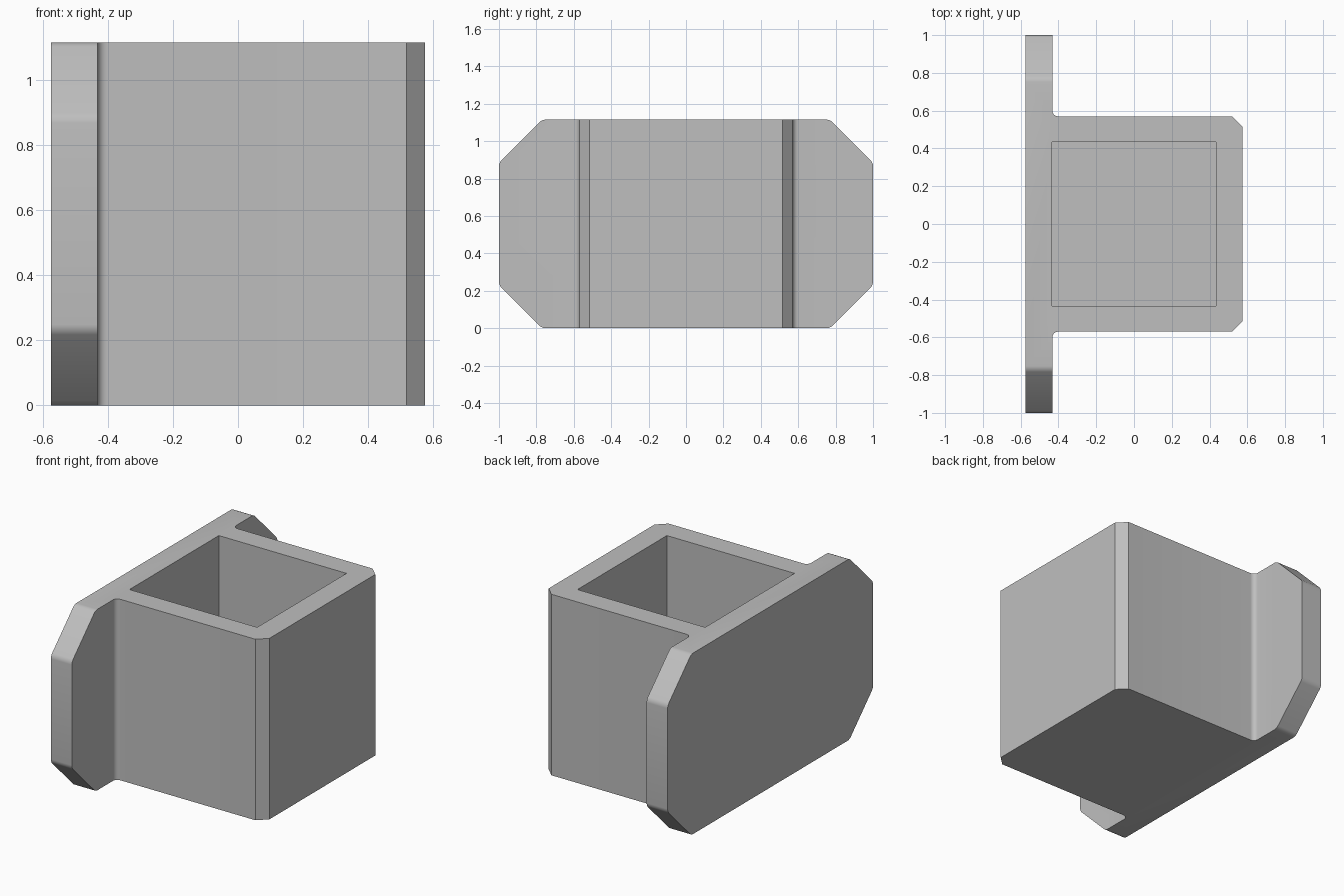
import bpy, bmesh, math

if "Cube" in bpy.data.objects:
    bpy.data.objects.remove(bpy.data.objects["Cube"])

H = 1.115          # overall height
X0, X1 = -0.575, 0.575
PLATE_X = -0.432   # inner face of the back plate
BODY_Y = 0.57      # half width of the box
WALL = 0.435       # half width of the pocket
FLOOR = 0.14

grey = bpy.data.materials.new("plain grey")
grey.diffuse_color = (0.52, 0.52, 0.52, 1)
grey.use_nodes = True
grey.node_tree.nodes["Principled BSDF"].inputs["Base Color"].default_value = grey.diffuse_color

bm = bmesh.new()


def loop(points, z):
    return [bm.verts.new((x, y, z)) for x, y in points]


def walls(low, high):
    """Join two matching loops with quads."""
    n = len(low)
    for i in range(n):
        j = (i + 1) % n
        bm.faces.new((low[i], low[j], high[j], high[i]))


def bevel(rule, offset, segments):
    """Bevel every edge whose middle and direction satisfy the rule."""
    edges = []
    for e in bm.edges:
        a, b = e.verts[0].co, e.verts[1].co
        if rule((a + b) / 2, (b - a).normalized()):
            edges.append(e)
    bmesh.ops.bevel(bm, geom=edges, offset=offset, offset_type="OFFSET",
                    segments=segments, profile=0.5, affect="EDGES",
                    clamp_overlap=False)


# Plan outline: box with chamfered front corners joined to a wide plate
half = [(X1, 0.515), (0.518, BODY_Y), (PLATE_X, BODY_Y), (PLATE_X, 1.0), (X0, 1.0)]
plan = half + [(x, -y) for x, y in reversed(half)]
bottom, top = loop(plan, 0), loop(plan, H)
bm.faces.new(bottom)
bm.faces.new(top)
walls(bottom, top)
bmesh.ops.recalc_face_normals(bm, faces=bm.faces[:])

# Cut the plate corners at 45 degrees, then soften the cut edges
bevel(lambda m, d: abs(d.x) > 0.99 and abs(m.y) > 0.99, 0.23, 1)
bevel(lambda m, d: abs(d.x) > 0.99 and abs(m.y) > 0.7, 0.018, 4)

# Fillets where the box meets the plate
bevel(lambda m, d: abs(d.z) > 0.99 and abs(m.x - PLATE_X) < 0.001
      and abs(abs(m.y) - BODY_Y) < 0.001, 0.03, 6)

# Square pocket open at the top: replace the top face by a rim around a hole
lids = [f for f in bm.faces if all(v.co.z > H - 0.001 for v in f.verts)]
outer = {e for f in lids for e in f.edges
         if sum(g in lids for g in e.link_faces) == 1}
bmesh.ops.delete(bm, geom=lids, context="FACES_ONLY")
square = [(-WALL, -WALL), (WALL, -WALL), (WALL, WALL), (-WALL, WALL)]
rim, base = loop(square, H), loop(square, FLOOR)
walls(base, rim)
bm.faces.new(base)
inner = [bm.edges.get((rim[i], rim[(i + 1) % 4])) for i in range(4)]
bmesh.ops.triangle_fill(bm, use_beauty=True, use_dissolve=False,
                        edges=list(outer) + inner, normal=(0, 0, 1))
bmesh.ops.recalc_face_normals(bm, faces=bm.faces[:])

# Finished holder
mesh = bpy.data.meshes.new("bracket_holder")
bm.to_mesh(mesh)
bm.free()
mesh.materials.append(grey)
holder = bpy.data.objects.new("bracket_holder", mesh)
bpy.context.collection.objects.link(holder)

# Smooth only the rounded corners
bpy.context.view_layer.objects.active = holder
holder.select_set(True)
bpy.ops.object.shade_smooth_by_angle(angle=math.radians(30))
